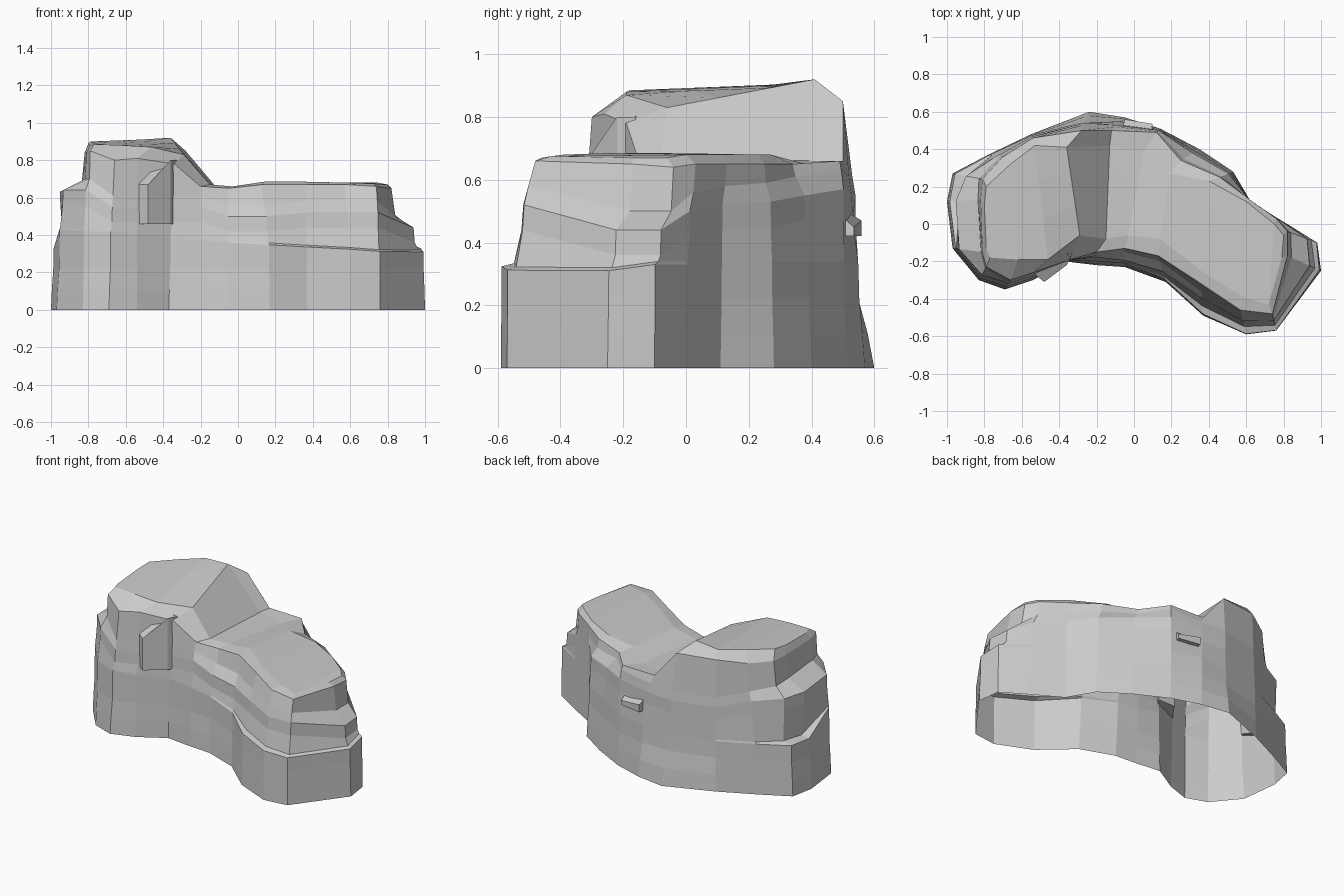
import bpy, bmesh
from mathutils import Vector

# Ground outline: front row left to right, back row left to right
front_base = [(-.97, -.13), (-.83, -.30), (-.69, -.35), (-.54, -.30), (-.37, -.20), (-.20, -.22),
              (-.05, -.23), (.17, -.31), (.37, -.49), (.60, -.59), (.76, -.57), (1.0, -.25)]
back_base = [(-1.0, .12), (-.97, .27), (-.78, .37), (-.55, .48), (-.24, .60), (-.05, .57),
             (.14, .51), (.35, .40), (.53, .28), (.63, .11), (.82, .0), (.98, -.10)]
# Outer rim at the top of the walls
front_rim = [(-.81, -.15, .84), (-.79, -.23, .85), (-.66, -.30, .80), (-.54, -.26, .81),
             (-.34, -.19, .78), (-.20, -.15, .66), (-.05, -.13, .65), (.13, -.17, .67),
             (.36, -.32, .67), (.57, -.46, .67), (.74, -.48, .66), (.82, -.17, .65)]
back_rim = [(-.82, .13, .84), (-.81, .24, .84), (-.70, .36, .84), (-.54, .46, .86),
            (-.28, .50, .85), (-.12, .50, .66), (.12, .49, .66), (.25, .34, .65),
            (.46, .25, .65), (.62, .13, .65), (.76, .03, .65), (.82, -.04, .64)]
# Edge of the flat tops
front_top = [(-.79, -.13, .88), (-.77, -.18, .885), (-.62, -.19, .88), (-.46, -.19, .87),
             (-.29, -.06, .83), (-.15, -.08, .67), (-.03, -.06, .66), (.14, -.08, .685),
             (.36, -.25, .685), (.58, -.39, .68), (.72, -.43, .675), (.79, -.18, .67)]
back_top = [(-.80, .10, .89), (-.79, .20, .90), (-.66, .32, .905), (-.53, .42, .91),
            (-.36, .41, .92), (-.13, .42, .66), (.05, .38, .65), (.19, .27, .68),
            (.40, .23, .68), (.60, .12, .68), (.75, .0, .68), (.80, -.06, .67)]
# Ledges: station -> (inset below, inset at low ledge, inset below and above high ledge, ledge height)
plain = (.30, .31, .60, .72, .55)
front_ledge = {0: (.10, .12, .22, .95, .64), 1: (.15, .17, .4, .9, .64), 6: (.2, .22, .35, .8, .50),
               7: (.1, .2, .4, .8, .50), 8: (.05, .30, .55, .75, .52), 9: (.02, .32, .55, .72, .52),
               10: (.02, .32, .6, .75, .52), 11: (.05, .18, .34, .88, .44)}
back_ledge = {0: (.08, .38, .26, .92, .63), 1: (.08, .5, .45, .88, .62), 2: (.1, .25, .6, .8, .6),
              4: (.6, .6, .6, .7, .55), 6: (.3, .3, .4, .75, .57), 7: (.2, .2, .35, .85, .55),
              8: (.2, .2, .35, .85, .53), 9: (.2, .2, .3, .7, .52), 10: (.1, .18, .4, .8, .50),
              11: (.02, .2, .34, .88, .44)}


def column(base, rim, top, ledge, tilt):
    """One wall profile from the ground up to the flat top."""
    below, low, mid, high, h = ledge
    r = Vector(rim)
    b = Vector((*base, 0))
    steps = [(0, 0), (.11, below * .35), (.22, below * .85), (.33 + tilt, below), (.34 + tilt, low),
             (h - .08, mid * .8 + low * .2), (h, mid), (h + .06, high)]
    pts = []
    for z, t in steps:
        p = b.lerp(r, t)
        pts.append((p.x, p.y, z))
    return pts + [rim, top]


def finish(bm, name):
    bmesh.ops.recalc_face_normals(bm, faces=bm.faces)
    mesh = bpy.data.meshes.new(name)
    bm.to_mesh(mesh)
    bm.free()
    bpy.context.collection.objects.link(bpy.data.objects.new(name, mesh))


# Rock body: ring of wall columns, open underneath, strips across the top
n = len(front_base)
bm = bmesh.new()
cols = [column(front_base[i], front_rim[i], front_top[i], front_ledge.get(i, plain),
               max(-.02, .03 - .012 * (i - 6))) for i in range(n)]
cols += [column(back_base[i], back_rim[i], back_top[i], back_ledge.get(i, plain), 0)
         for i in reversed(range(n))]
grid = [[bm.verts.new(p) for p in c] for c in cols]
for i, a in enumerate(grid):
    b = grid[(i + 1) % len(grid)]
    for k in range(len(a) - 1):
        bm.faces.new((a[k], b[k], b[k + 1], a[k + 1]))
rows = []
for i in range(n):
    f, k = grid[i][-1], grid[2 * n - 1 - i][-1]
    rows.append([f] + [bm.verts.new(f.co.lerp(k.co, t)) for t in (.35, .7)] + [k])
for a, b in zip(rows, rows[1:]):
    for k in range(3):
        bm.faces.new((a[k], b[k], b[k + 1], a[k + 1]))
finish(bm, "rock_body")


def chunk(name, outline, z0, tops):
    """Prism of rock stuck on a wall, with a height for each top corner."""
    bm = bmesh.new()
    lo = [bm.verts.new((x, y, z0)) for x, y in outline]
    hi = [bm.verts.new((x, y, z)) for (x, y), z in zip(outline, tops)]
    bm.faces.new(lo[::-1])
    bm.faces.new(hi)
    for i in range(len(lo)):
        j = (i + 1) % len(lo)
        bm.faces.new((lo[i], lo[j], hi[j], hi[i]))
    finish(bm, name)


# Small protruding stones
chunk("front_pillar", [(-.53, -.27), (-.48, -.31), (-.36, -.22), (-.33, -.16), (-.45, -.16)],
      .46, [.67, .67, .80, .80, .81])
chunk("back_block", [(.10, .535), (-.05, .56), (-.07, .46), (.08, .44)], .42, [.45, .47, .53, .53])
